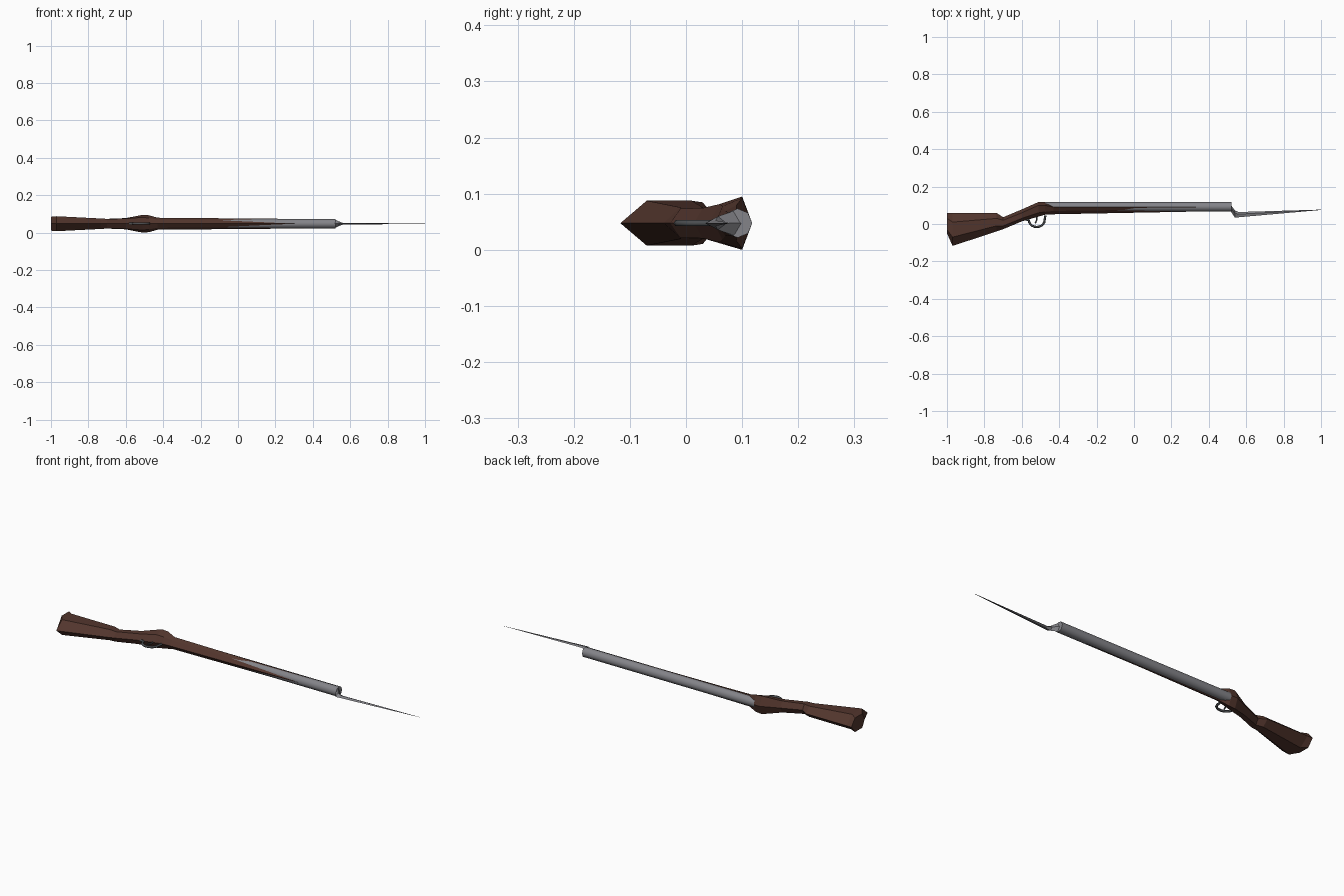
import bpy, bmesh, math

if "Cube" in bpy.data.objects:
    bpy.data.objects.remove(bpy.data.objects["Cube"])

CZ = 0.0475  # mid plane of the weapon, which lies on its side


def material(name, rgb):
    m = bpy.data.materials.new(name)
    m.diffuse_color = (*rgb, 1)
    m.use_nodes = True
    m.node_tree.nodes["Principled BSDF"].inputs["Base Color"].default_value = m.diffuse_color
    return m


WOOD = material("dark walnut", (0.085, 0.036, 0.026))
STEEL = material("grey steel", (0.23, 0.23, 0.25))
DARK = material("dark iron", (0.07, 0.075, 0.08))


def loft(name, rings, mat):
    """Skin closed rings of equal length and cap both ends."""
    bm = bmesh.new()
    rows = [[bm.verts.new(p) for p in ring] for ring in rings]
    n = len(rows[0])
    for a, b in zip(rows, rows[1:]):
        for i in range(n):
            j = (i + 1) % n
            bm.faces.new((a[i], a[j], b[j], b[i]))
    bm.faces.new(rows[0])
    bm.faces.new(rows[-1])
    bmesh.ops.recalc_face_normals(bm, faces=bm.faces)
    me = bpy.data.meshes.new(name)
    bm.to_mesh(me)
    bm.free()
    me.materials.append(mat)
    ob = bpy.data.objects.new(name, me)
    bpy.context.collection.objects.link(ob)
    return ob


def tube(name, pts, r, mat, smooth=True):
    """Round bar along a path."""
    cu = bpy.data.curves.new(name, 'CURVE')
    cu.dimensions = '3D'
    cu.bevel_depth = r
    cu.bevel_resolution = 1
    cu.use_fill_caps = True
    sp = cu.splines.new('POLY')
    sp.points.add(len(pts) - 1)
    for p, (x, y) in zip(sp.points, pts):
        p.co = (x, y, CZ, 1)
    cu.materials.append(mat)
    ob = bpy.data.objects.new(name, cu)
    bpy.context.collection.objects.link(ob)
    return ob


# Stock: six-sided sections: x, top, upper side, lower side, bottom, half widths
stations = [
    (-1.00, .060, .030, -.030, -.050, .037, .037),
    (-.970, .060, .010, -.070, -.117, .040, .040),
    (-.735, .060, .030, -.010, -.040, .028, .028),
    (-.700, .036, .020, -.010, -.028, .026, .026),
    (-.600, .078, .060, .030, .014, .030, .027),
    (-.510, .118, .100, .060, .040, .0475, .034),
    (-.475, .118, .100, .065, .050, .045, .030),
    (-.430, .095, .090, .070, .052, .032, .022),
    (.515, .095, .090, .082, .070, .024, .014),
]
loft("stock", [[(x, t, CZ), (x, h, CZ + wh), (x, l, CZ + wl), (x, b, CZ),
                (x, l, CZ - wl), (x, h, CZ - wh)]
               for x, t, h, l, b, wh, wl in stations], WOOD)

# Barrel: eight sides, edge on top
barrel = loft("barrel", [[(x, .092 + .026 * math.cos(i * math.pi / 4),
                           CZ + .026 * math.sin(i * math.pi / 4)) for i in range(8)]
                         for x in (-.49, .52)], STEEL)
bpy.context.view_layer.objects.active = barrel
barrel.select_set(True)
bpy.ops.object.shade_smooth_by_angle(angle=math.radians(50))

# Bayonet: lug dropping off the muzzle, then a thin tapering blade
blade = [(.515, .105, .070, .024), (.54, .072, .034, .012),
         (.56, .064, .036, .005), (1.0, .077, .075, .0005)]
loft("bayonet", [[(x, t, CZ), (x, t * .6 + b * .4, CZ + w), (x, b, CZ),
                  (x, t * .6 + b * .4, CZ - w)] for x, t, b, w in blade], STEEL)

# Trigger guard and trigger
guard = [(-.590, .026), (-.566, .022)]
guard += [(-.52 + .042 * math.cos(a), .020 + .036 * math.sin(a))
          for a in (math.pi + i * math.pi / 10 for i in range(11))]
guard += [(-.474, .045)]
tube("trigger_guard", guard, .006, DARK)
tube("trigger", [(-.522, .045), (-.520, .022), (-.528, .004)], .004, DARK)
